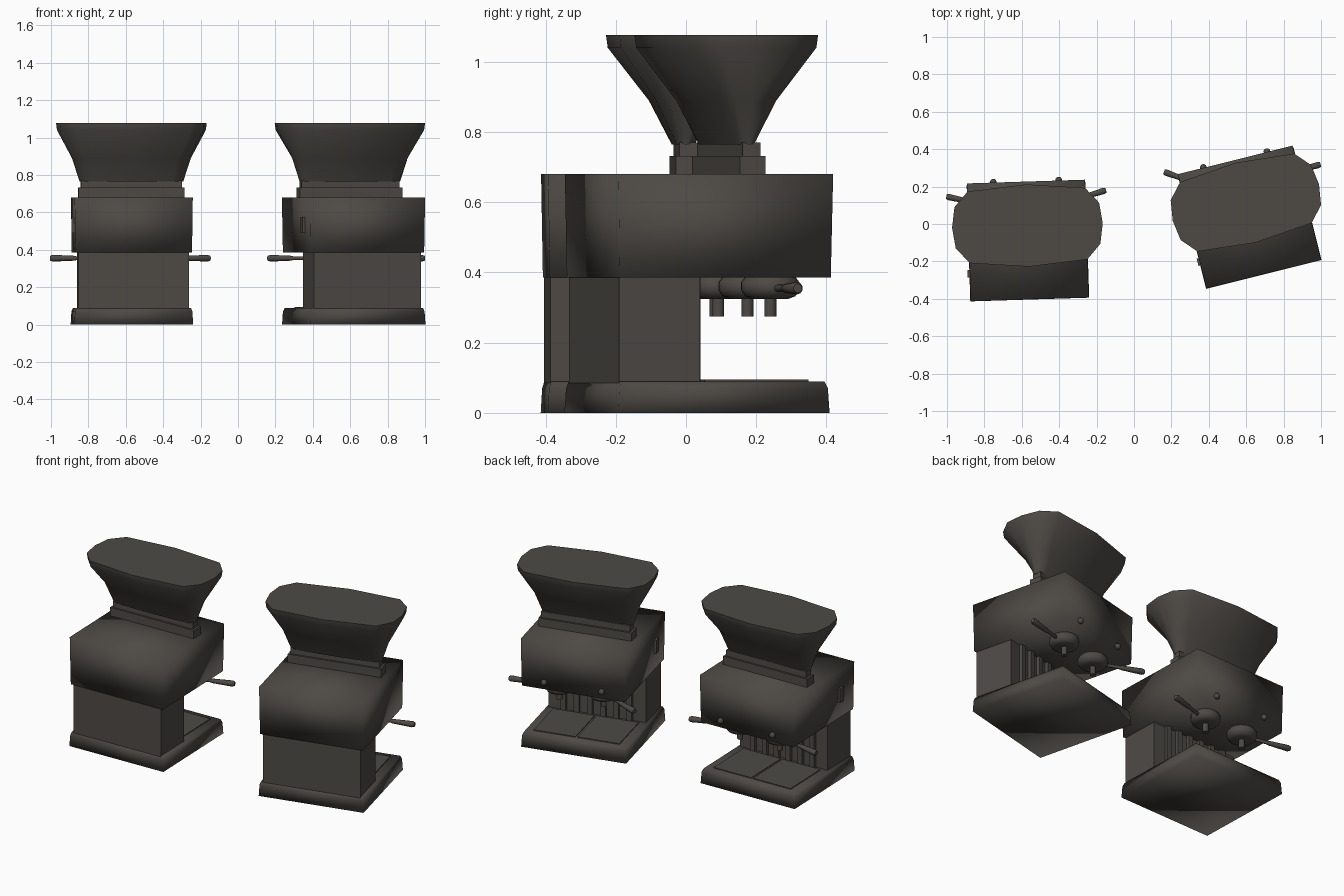
import bpy, bmesh, math
from mathutils import Matrix, Vector

if "Cube" in bpy.data.objects:
    bpy.data.objects.remove(bpy.data.objects["Cube"])

metal = bpy.data.materials.new("dark_warm_grey")
metal.diffuse_color = (0.075, 0.068, 0.060, 1)
metal.use_nodes = True
metal.node_tree.nodes["Principled BSDF"].inputs["Base Color"].default_value = metal.diffuse_color


def finish(name, bm, root, smooth=None):
    """Store a bmesh as a named part placed by the machine transform."""
    bmesh.ops.recalc_face_normals(bm, faces=bm.faces)
    for f in bm.faces:
        f.smooth = smooth is not None
    if smooth is not None:
        for e in bm.edges:
            e.smooth = e.calc_face_angle(0) < math.radians(smooth)
    me = bpy.data.meshes.new(name)
    bm.to_mesh(me)
    bm.free()
    me.materials.append(metal)
    ob = bpy.data.objects.new(name, me)
    ob.matrix_world = root
    bpy.context.collection.objects.link(ob)
    return ob


def loft(name, rings, root, smooth=None):
    """Closed solid through rings of 3D points."""
    bm = bmesh.new()
    vs = [[bm.verts.new(p) for p in ring] for ring in rings]
    n = len(vs[0])
    for a, b in zip(vs, vs[1:]):
        for i in range(n):
            j = (i + 1) % n
            bm.faces.new((a[i], a[j], b[j], b[i]))
    bm.faces.new(vs[0])
    bm.faces.new(vs[-1])
    return finish(name, bm, root, smooth)


def rect(x0, x1, y0, y1, z):
    return [(x0, y0, z), (x1, y0, z), (x1, y1, z), (x0, y1, z)]


def box(name, x0, x1, y0, y1, z0, z1, root):
    return loft(name, [rect(x0, x1, y0, y1, z0), rect(x0, x1, y0, y1, z1)], root)


def turned(name, profile, root, sides=16, smooth=40):
    """Solid of revolution about local z from (radius, z) pairs."""
    rings = [[(r * math.cos(2 * math.pi * i / sides), r * math.sin(2 * math.pi * i / sides), z)
              for i in range(sides)] for r, z in profile]
    return loft(name, rings, root, smooth)


def oval(hw, hd, z):
    """Twelve-sided hopper outline."""
    q = [(1, 0), (0.96, 0.5), (0.78, 0.87), (0, 1), (-0.78, 0.87), (-0.96, 0.5)]
    pts = q + [(-x, -y) for x, y in q]
    return [(x * hw, y * hd, z) for x, y in pts]


def machine(x, y, turn, handle_angles):
    root = Matrix.Translation((x, y, 0)) @ Matrix.Rotation(math.radians(turn), 4, 'Z')

    # base with flared foot, and two drip trays
    loft("base", [rect(-.318, .318, -.318, .302, 0), rect(-.314, .314, -.314, .298, .07),
                  rect(-.306, .306, -.308, .290, .09)], root, 95)
    for s in (-1, 1):
        xs = sorted((s * .006, s * .26))
        box("drip_tray", *xs, -.05, .255, .085, .095, root)

    # column with ribs on the working side
    box("column", -.295, .295, -.31, -.072, .085, .39, root)
    for i in range(6):
        cx = -.2 + i * .08
        box("column_rib", cx - .016, cx + .016, -.08, -.052, .085, .39, root)

    # main body
    loft("body", [rect(-.312, .312, -.312, .307, .385), rect(-.316, .316, -.317, .313, .68)],
         root, 95)
    box("side_switch", -.328, -.305, -.19, -.15, .49, .575, root)

    # collar, neck and hopper
    box("collar", -.283, .283, .085 - .037, .085 + .037, .675, .732, root)
    box("neck", -.270, .270, .085 - .026, .085 + .026, .73, .77, root)
    hopper_root = root @ Matrix.Translation((0, .078, 0))
    loft("hopper", [oval(.277, .03, .765), oval(.318, .098, .89),
                    oval(.398, .215, 1.04), oval(.403, .22, 1.077)], hopper_root, 50)

    # brewing heads with spouts, handles and knobs
    for s, ang in zip((-1, 1), handle_angles):
        head = root @ Matrix.Translation((s * .134, .174, 0))
        turned("brew_head", [(.052, .325), (.072, .332), (.084, .35), (.084, .372), (.07, .39)], head)
        turned("spout", [(.017, .275), (.017, .33)], head, 10)
        along = (Matrix.Translation(Vector((x, y, 0)) +
                 Matrix.Rotation(math.radians(turn), 3, 'Z') @ Vector((s * .134, .174, .355)))
                 @ Matrix.Rotation(math.radians(ang), 4, 'Z') @ Matrix.Rotation(math.pi / 2, 4, 'Y'))
        turned("handle", [(.01, .05), (.01, .16), (.013, .17), (.018, .29), (.013, .303)], along, 10)

        bm = bmesh.new()
        bmesh.ops.create_uvsphere(bm, u_segments=12, v_segments=8, radius=.018)
        bmesh.ops.translate(bm, verts=bm.verts, vec=(s * .175, .315, .43))
        finish("front_knob", bm, root, 60)


# two machines; handle angles are (left, right) in world degrees
machine(-.5675, -.086, 1.8, (168, 17))
machine(.617, .039, 14, (160, 15))
